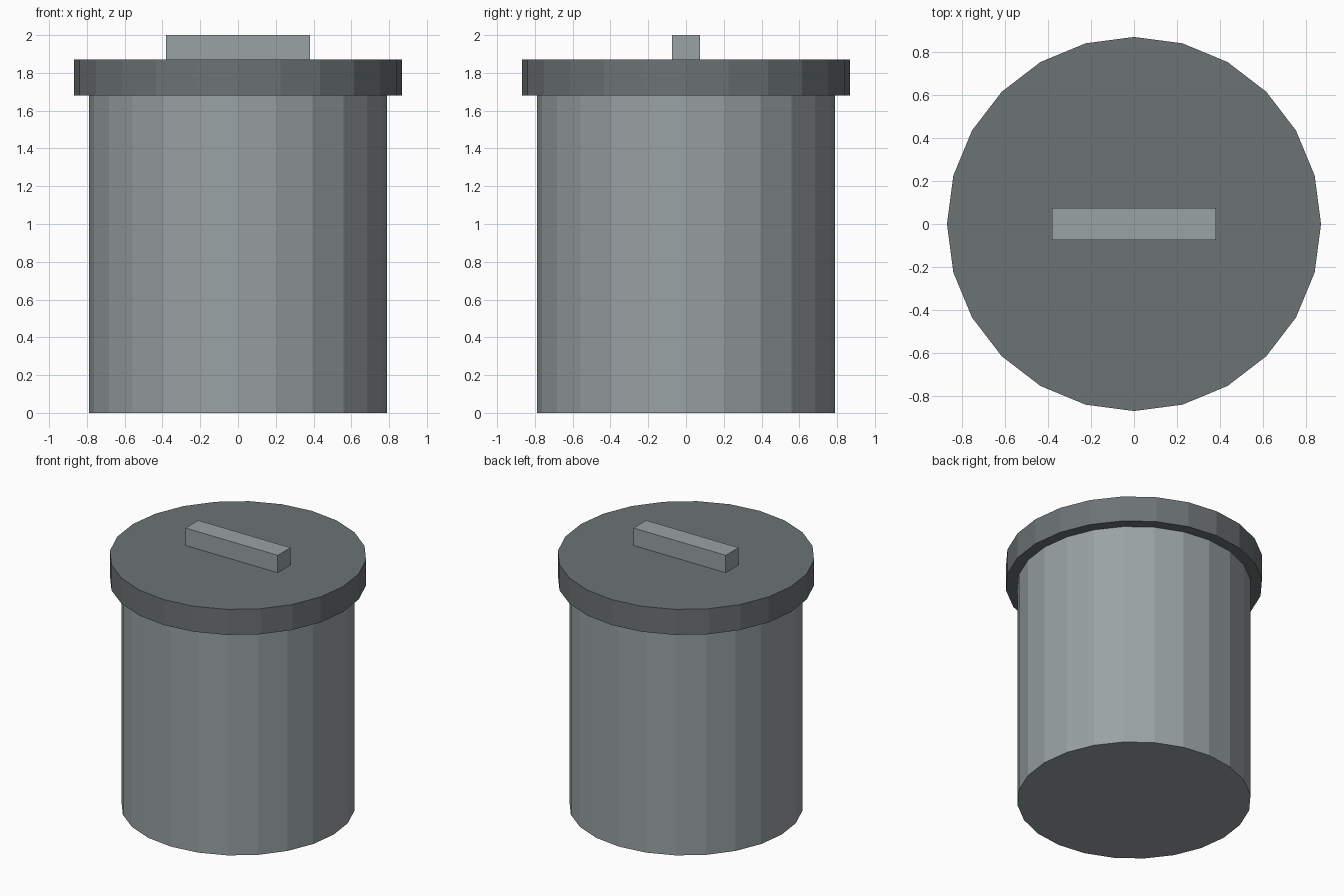
import bpy

cube = bpy.data.objects.get("Cube")
if cube:
    bpy.data.objects.remove(cube, do_unlink=True)


def make_material(name, rgb):
    mat = bpy.data.materials.new(name)
    mat.use_nodes = True
    color = (*rgb, 1.0)
    mat.diffuse_color = color
    mat.node_tree.nodes["Principled BSDF"].inputs["Base Color"].default_value = color
    return mat


def finish(name, mat):
    obj = bpy.context.object
    obj.name = obj.data.name = name
    obj.data.materials.append(mat)
    return obj


def drum(name, radius, bottom, top, mat):
    bpy.ops.mesh.primitive_cylinder_add(
        vertices=24, radius=radius, depth=top - bottom,
        location=(0, 0, (bottom + top) / 2))
    return finish(name, mat)


light_metal = make_material("light grey metal", (0.32, 0.36, 0.37))
dark_metal = make_material("dark grey metal", (0.15, 0.17, 0.175))

# Round bin body and overhanging lid
drum("bin_body", 0.79, 0, 1.68, light_metal)
drum("lid", 0.868, 1.68, 1.87, dark_metal)

# Bar handle on the lid
bpy.ops.mesh.primitive_cube_add(size=1, location=(0, 0, 1.935))
handle = finish("lid_handle", light_metal)
handle.scale = (0.76, 0.15, 0.13)
